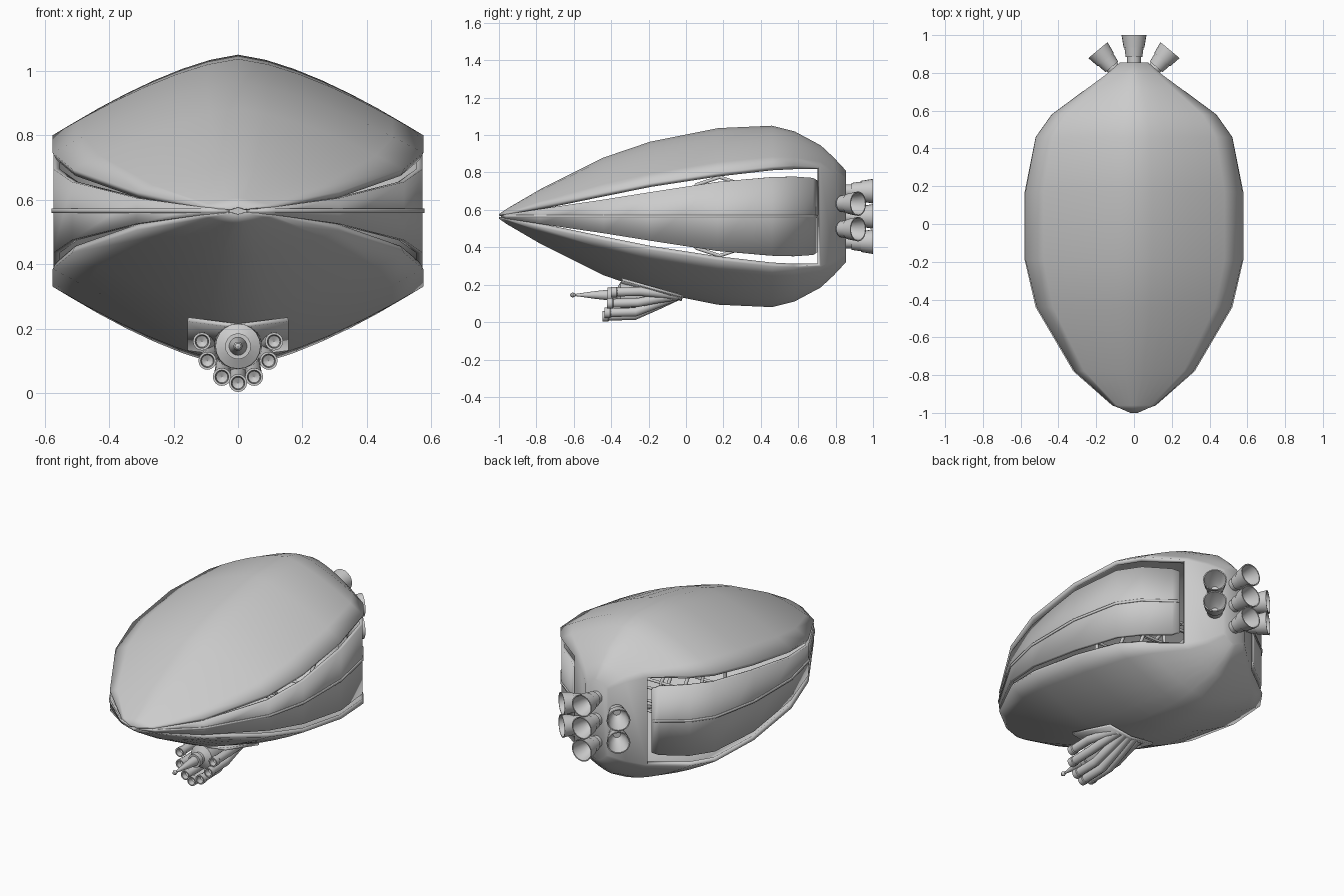
import bpy, bmesh, math
from mathutils import Vector

if "Cube" in bpy.data.objects:
    bpy.data.objects.remove(bpy.data.objects["Cube"])

MID = 0.565  # height of the mirror plane between both shells

grey = bpy.data.materials.new("hull_grey")
grey.use_nodes = True
grey.diffuse_color = (0.6, 0.6, 0.6, 1)
grey.node_tree.nodes["Principled BSDF"].inputs["Base Color"].default_value = (0.6, 0.6, 0.6, 1)


def add(name, verts, faces, thickness=0, angle=35):
    mesh = bpy.data.meshes.new(name)
    mesh.from_pydata(verts, [], faces)
    mesh.materials.append(grey)
    ob = bpy.data.objects.new(name, mesh)
    bpy.context.collection.objects.link(ob)
    bpy.ops.object.select_all(action='DESELECT')
    ob.select_set(True)
    bpy.context.view_layer.objects.active = ob
    bpy.ops.object.shade_smooth_by_angle(angle=math.radians(angle))
    if thickness:
        mod = ob.modifiers.new("thickness", 'SOLIDIFY')
        mod.thickness = thickness
        mod.offset = -1
        mod.thickness_clamp = 1
    return ob


def lathe(name, profile, start, axis, sides=20):
    """Revolve (radius, distance) pairs about an axis from a start point."""
    quat = Vector(axis).to_track_quat('Z', 'Y')
    verts, faces = [], []
    for r, d in profile:
        for k in range(sides):
            a = math.tau * k / sides
            verts.append(Vector(start) + quat @ Vector((r * math.cos(a), r * math.sin(a), d)))
    for j in range(len(profile) - 1):
        for k in range(sides):
            n = (k + 1) % sides
            faces.append((j * sides + k, j * sides + n, (j + 1) * sides + n, (j + 1) * sides + k))
    return add(name, verts, faces)


def tube(name, points, radius, cyclic=False):
    curve = bpy.data.curves.new(name, 'CURVE')
    curve.dimensions = '3D'
    curve.bevel_depth = radius
    curve.bevel_resolution = 3
    spline = curve.splines.new('POLY')
    spline.points.add(len(points) - 1)
    for p, co in zip(spline.points, points):
        p.co = (*co, 1)
    spline.use_cyclic_u = cyclic
    spline.use_smooth = True
    curve.materials.append(grey)
    ob = bpy.data.objects.new(name, curve)
    bpy.context.collection.objects.link(ob)
    return ob


# Hull stations: y, half width, half height at centre, half height at shell edge
STATIONS = [
    (-1.0, .02, .012, .006), (-.96, .11, .04, .015), (-.78, .315, .145, .06),
    (-.44, .515, .315, .13), (-.19, .575, .40, .18), (.17, .575, .472, .235),
    (.46, .52, .485, .268), (.58, .435, .455, .272), (.72, .245, .38, .265),
    (.79, .15, .315, .24), (.855, .075, .245, .2)]

# Upper and lower shells joined by a closed tail
STEPS = 12
verts, faces = [], []
for y, w, top, edge in STATIONS:
    for side in (1, -1):
        for i in range(STEPS + 1):
            t = 2 * i / STEPS - 1
            rise = edge + (top - edge) * (1 - abs(t) ** 1.45)
            verts.append((side * t * w, y, MID + side * rise))
ring = 2 * (STEPS + 1)
for j in range(len(STATIONS) - 1):
    for i in range(ring):
        is_side = i in (STEPS, ring - 1)
        if is_side and STATIONS[j][0] < .7:
            continue
        n = (i + 1) % ring
        faces.append((j * ring + i, j * ring + n, (j + 1) * ring + n, (j + 1) * ring + i))
last = (len(STATIONS) - 1) * ring
faces.append(tuple(range(last, last + ring)))
add("shell_hull", verts, faces, 0.025, 45)

# Side walls with a raised rib along the middle: y, x, half height
WALL = [(-.99, .03, .006), (-.96, .11, .012), (-.78, .315, .04), (-.44, .515, .09),
        (-.19, .573, .13), (.17, .573, .185), (.46, .515, .21), (.58, .43, .213),
        (.68, .295, .206), (.705, .262, .19)]
for s, label in ((1, "left"), (-1, "right")):
    for part, out, thick in (("side_wall", 0, .02), ("wall_rib", .006, .008)):
        verts, faces = [], []
        for y, x, h in WALL:
            if part == "wall_rib":
                h = min(h, .007)
            verts += [(s * (x + out), y, MID - h), (s * (x + out), y, MID + h)]
        for j in range(len(WALL) - 1):
            f = (2 * j, 2 * j + 2, 2 * j + 3, 2 * j + 1)
            faces.append(f if s > 0 else f[::-1])
        add(f"{part}_{label}", verts, faces, thick)

# Inner drum frame seen through the gaps
def drum(x, k):
    a = math.tau * (k + .5) / 10
    return (x, .18 + .21 * math.cos(a), MID + .21 * math.sin(a))


for n, x in enumerate((-.25, -.1, .1, .25)):
    tube(f"drum_ring_{n}", [drum(x, k) for k in range(10)], .01, True)
for k in range(10):
    tube(f"drum_bar_{k}", [drum(-.25, k), drum(.25, k)], .008)

# Tail nozzles
NOZZLE = [(0, 0), (.036, 0), (.036, .035), (.044, .035), (.051, .085), (.055, .085),
          (.066, .15), (.06, .15), (.045, .08), (.02, .04), (0, .04)]
for n, z in enumerate((-.135, 0, .135)):
    lathe(f"centre_nozzle_{n}", NOZZLE, (0, .85, MID + z), (0, 1, 0))
for s, label in ((1, "left"), (-1, "right")):
    for n, z in enumerate((-.068, .068)):
        lathe(f"{label}_nozzle_{n}", NOZZLE, (s * .095, .805, MID + z), (s * .64, .77, 0))

# Weapon mount plate, slightly folded along its centre
plate = []
for y, z in ((-.34, .235), (-.02, .145)):
    plate += [(-.155, y, z), (0, y, z - .02), (.155, y, z)]
add("mount_plate", plate, [(0, 1, 4, 3), (1, 2, 5, 4)], .014, 10)

# Central spike with ball tip and rounded body
lathe("spike", [(0, 0), (.009, .004), (.014, .015), (.009, .026), (.006, .03), (.02, .13),
                (.028, .2), (.04, .2), (.04, .23), (.034, .23), (.034, .25),
                (.07, .27), (.075, .4), (.05, .5), (0, .5)],
      (0, -.62, .145), (0, 1, 0))

# Cluster of bent barrels
BARRELS = [(0, .031, -.445, -.275), (.05, .05, -.435, -.27),
           (.095, .1, -.42, -.26), (.112, .16, -.4, -.25)]
for n, (x, z, front, bend) in enumerate(BARRELS):
    for s in ((1, -1) if x else (1,)):
        path = [(s * x, front, z), (s * x, bend, z + .004),
                (s * x * .85, -.15, (z + .19) / 2 - .02), (s * x * .7, -.04, .142)]
        tube(f"barrel_{n}_{'left' if s > 0 else 'right'}", path, .025)
        lathe(f"muzzle_{n}_{'left' if s > 0 else 'right'}",
              [(0, .04), (.018, .03), (.021, 0), (.028, 0), (.028, .03), (.024, .035)],
              (s * x, front - .002, z), (0, 1, 0), 16)
